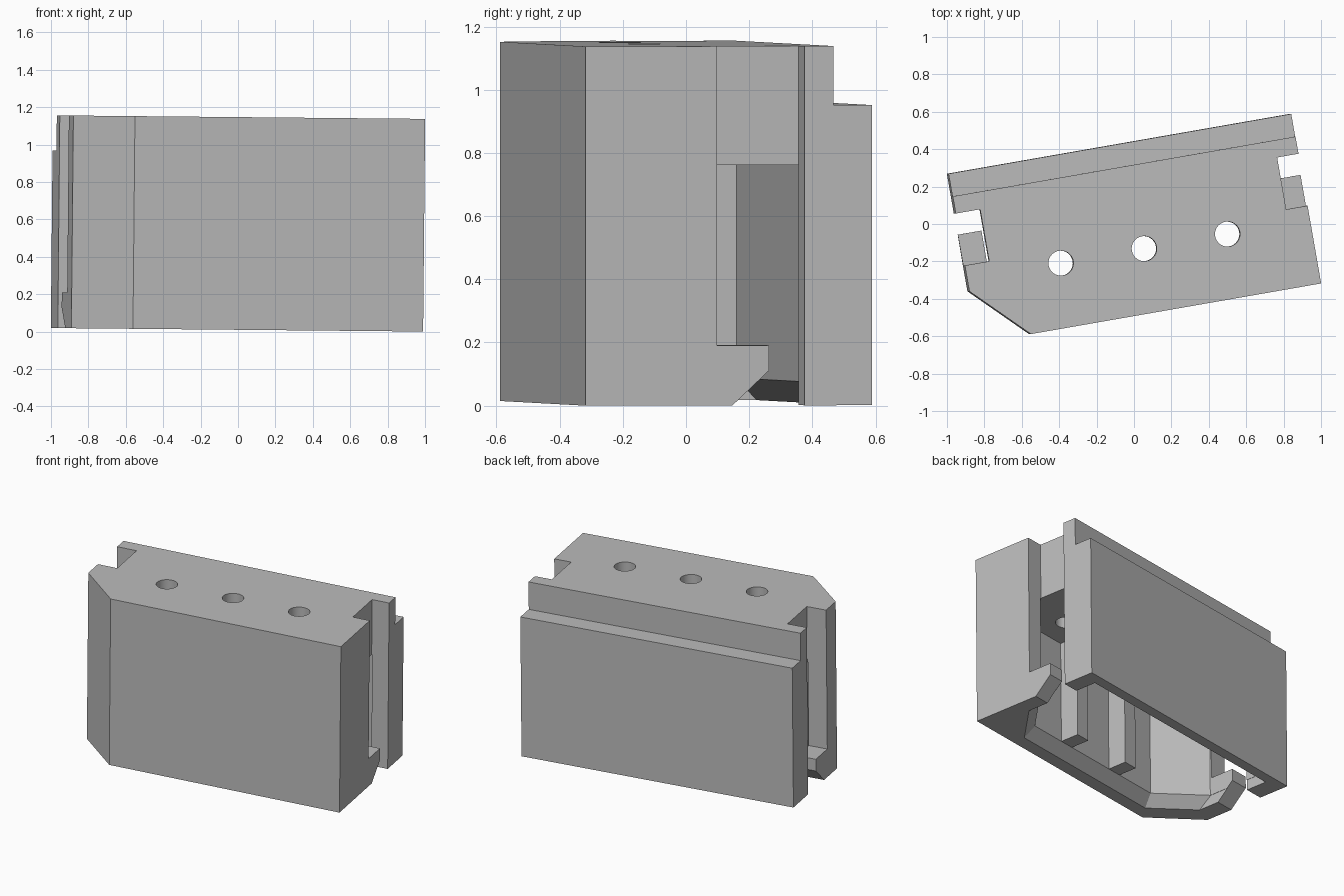
import bpy, bmesh, math
from mathutils import Matrix

cube = bpy.data.objects.get("Cube")
if cube:
    bpy.data.objects.remove(cube, do_unlink=True)

grey = bpy.data.materials.new("light grey")
grey.use_nodes = True
grey.diffuse_color = (0.5, 0.5, 0.5, 1)
grey.node_tree.nodes["Principled BSDF"].inputs["Base Color"].default_value = (0.5, 0.5, 0.5, 1)


def loft(name, lower, upper):
    """Closed solid between two matching loops of 3D points."""
    bm = bmesh.new()
    a = [bm.verts.new(p) for p in lower]
    b = [bm.verts.new(p) for p in upper]
    bm.faces.new(a)
    bm.faces.new(b)
    for i in range(len(a)):
        j = (i + 1) % len(a)
        bm.faces.new((a[i], a[j], b[j], b[i]))
    bmesh.ops.recalc_face_normals(bm, faces=bm.faces[:])
    mesh = bpy.data.meshes.new(name)
    bm.to_mesh(mesh)
    bm.free()
    mesh.materials.append(grey)
    obj = bpy.data.objects.new(name, mesh)
    bpy.context.scene.collection.objects.link(obj)
    return obj


def prism(name, outline, z0, z1):
    return loft(name, [(x, y, z0) for x, y in outline], [(x, y, z1) for x, y in outline])


def side_prism(name, outline, x0, x1):
    return loft(name, [(x0, y, z) for y, z in outline], [(x1, y, z) for y, z in outline])


HEIGHT, ROOF = 1.137, 0.76
HOLES = (-0.43, 0.022, 0.474)
RIBS = (-0.204, 0.248)

# Main block with one bevelled front corner
housing = prism("housing", [(0.922, -0.482), (0.922, 0.438), (-0.938, 0.438),
                            (-0.938, -0.2), (-0.653, -0.482)], 0, HEIGHT)
cutters = []

# Step along the top of the back
cutters.append(side_prism("back_step_cutter",
                          [(0.315, 0.95), (0.6, 0.95), (0.6, 1.3), (0.315, 1.3)], -1.2, 1.2))

# Hollow interior, leaving two ribs on the front wall
cavity = [(0.81, 0.305), (-0.81, 0.305), (-0.81, -0.07), (-0.55, -0.33)]
for u in RIBS:
    cavity += [(u - 0.05, -0.33), (u - 0.05, -0.2), (u + 0.05, -0.2), (u + 0.05, -0.33)]
cavity += [(0.55, -0.33), (0.81, -0.07)]
cutters.append(prism("cavity_cutter", cavity, 0.06, ROOF))


# Lead-in flare around the bottom opening
def flare_loop(z, back, front, diagonal):
    e = 0.812
    return [(e, back, z), (-e, back, z), (-e, e - diagonal, z),
            (-diagonal - front, front, z), (diagonal + front, front, z), (e, e - diagonal, z)]


cutters.append(loft("flare_cutter", flare_loop(-0.07, 0.435, -0.46, 1.06),
                    flare_loop(0.07, 0.305, -0.33, 0.88)))

# End slots, each leaving a chamfered hook at the bottom
slot = [(-0.06, 1.3), (-0.06, 0.19), (0.107, 0.19), (0.107, 0.11),
        (-0.117, -0.1), (0.222, -0.1), (0.222, 1.3)]
for side in (-1, 1):
    cutters.append(side_prism("slot_cutter", slot, side * 0.806, side * 1.2))

# Round holes through the roof
for u in HOLES:
    ring = [(u + 0.067 * math.cos(math.tau * i / 32),
             -0.136 + 0.067 * math.sin(math.tau * i / 32)) for i in range(32)]
    cutters.append(prism("hole_cutter", ring, 0.6, 1.3))

for c in cutters:
    mod = housing.modifiers.new(c.name, 'BOOLEAN')
    mod.operation = 'DIFFERENCE'
    mod.solver = 'EXACT'
    mod.object = c

# Bake the cuts and remove the cutters
bpy.context.view_layer.update()
graph = bpy.context.evaluated_depsgraph_get()
result = bpy.data.meshes.new_from_object(housing.evaluated_get(graph))
housing.modifiers.clear()
housing.data = result
for c in cutters:
    bpy.data.objects.remove(c, do_unlink=True)

# Slight turn and tilt, resting on the ground
result.transform(Matrix.Rotation(0.0095, 4, 'Y') @ Matrix.Rotation(math.radians(9.9), 4, 'Z'))
for axis in range(3):
    values = [v.co[axis] for v in result.vertices]
    shift = min(values) if axis == 2 else (min(values) + max(values)) / 2
    for v in result.vertices:
        v.co[axis] -= shift

# Smooth only the round holes
bpy.ops.object.select_all(action='DESELECT')
housing.select_set(True)
bpy.context.view_layer.objects.active = housing
bpy.ops.object.shade_smooth_by_angle(angle=math.radians(30))
